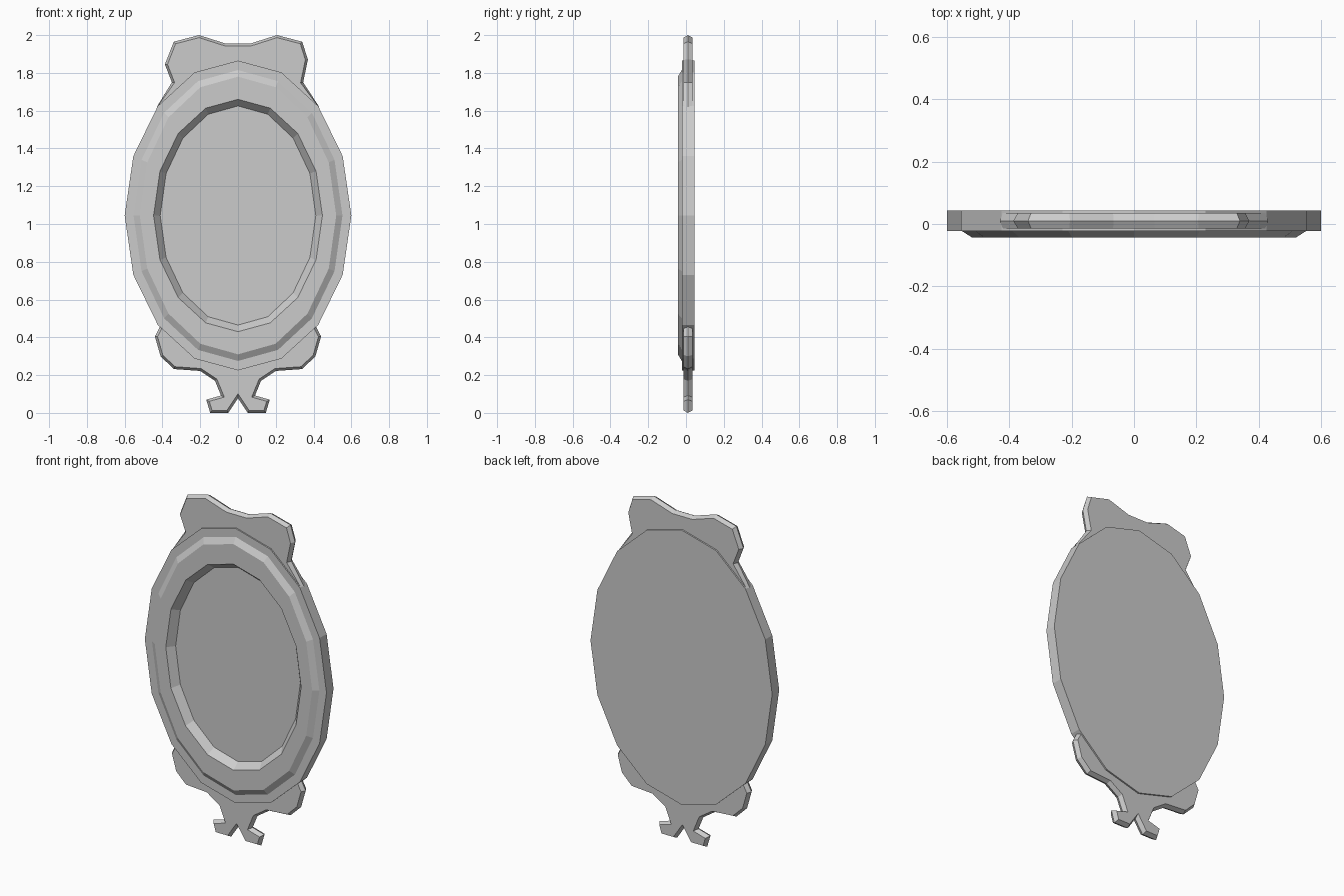
import bpy, bmesh, math
from mathutils import Vector

cube = bpy.data.objects.get("Cube")
if cube:
    bpy.data.objects.remove(cube, do_unlink=True)

grey = bpy.data.materials.new("plain_grey")
grey.use_nodes = True
COLOUR = (0.6, 0.6, 0.6, 1)
grey.diffuse_color = COLOUR
grey.node_tree.nodes["Principled BSDF"].inputs["Base Color"].default_value = COLOUR


def skin_rings(name, rings, cap_first=True, cap_last=True):
    """Join matching rings of points with quads and cap the ends."""
    bm = bmesh.new()
    loops = [[bm.verts.new(p) for p in ring] for ring in rings]
    count = len(loops[0])
    for a, b in zip(loops, loops[1:]):
        for i in range(count):
            j = (i + 1) % count
            bm.faces.new((a[i], a[j], b[j], b[i]))
    if cap_first:
        bm.faces.new(loops[0])
    if cap_last:
        bm.faces.new(loops[-1])
    bmesh.ops.recalc_face_normals(bm, faces=bm.faces)
    mesh = bpy.data.meshes.new(name)
    bm.to_mesh(mesh)
    bm.free()
    mesh.materials.append(grey)
    obj = bpy.data.objects.new(name, mesh)
    bpy.context.collection.objects.link(obj)
    return obj


CENTRE_Z = 1.045
SIDES = 16


def oval(half_width, half_height, y):
    angles = [math.tau * i / SIDES for i in range(SIDES)]
    return [(half_width * math.cos(a), y, CENTRE_Z + half_height * math.sin(a))
            for a in angles]


def inset(points, amount):
    """Mitred inward offset of a clockwise outline."""
    result = []
    for i, p in enumerate(points):
        d1 = (p - points[i - 1]).normalized()
        d2 = (points[(i + 1) % len(points)] - p).normalized()
        n1, n2 = Vector((d1.y, -d1.x)), Vector((d2.y, -d2.x))
        result.append(p + (n1 + n2) * amount / max(0.6, 1 + n1.dot(n2)))
    return result


def ornament(name, outline):
    """Flat carved plate with a ridge running around its edge."""
    full = [Vector(p) for p in outline]
    small = inset(full, 0.013)
    layers = [(small, -0.014), (full, 0.01), (small, 0.035)]
    skin_rings(name, [[(p.x, y, p.y) for p in pts] for pts, y in layers])


# Oval frame: back, rim, lip, raised moulding and sloping recess
skin_rings("oval_frame", [
    oval(0.6, 0.82, 0.044),
    oval(0.6, 0.82, -0.022),
    oval(0.553, 0.77, -0.022),
    oval(0.52, 0.735, -0.043),
    oval(0.447, 0.615, -0.043),
    oval(0.412, 0.58, 0.0),
], cap_last=False)

# Glass panel at the bottom of the recess
skin_rings("mirror_panel", [oval(0.412, 0.58, 0.0), oval(0.412, 0.58, 0.006)])

# Crest, clockwise from its lower left corner
ornament("top_crest", [
    (-0.43, 1.62), (-0.35, 1.75), (-0.387, 1.845), (-0.34, 1.965),
    (-0.206, 2.0), (-0.065, 1.955), (0.065, 1.955), (0.206, 2.0),
    (0.34, 1.965), (0.37, 1.87), (0.345, 1.75), (0.43, 1.62),
    (0.2, 1.73), (-0.2, 1.73),
])

# Apron with two little feet, clockwise from its upper right corner
half = [(0.39, 0.5), (0.44, 0.405), (0.41, 0.3), (0.34, 0.232),
        (0.2, 0.222), (0.122, 0.17), (0.09, 0.092), (0.168, 0.07),
        (0.147, 0.0), (0.052, 0.0)]
mirrored = [(-x, z) for x, z in reversed(half)]
ornament("bottom_apron", half + [(0, 0.078)] + mirrored + [(-0.2, 0.36), (0.2, 0.36)])
